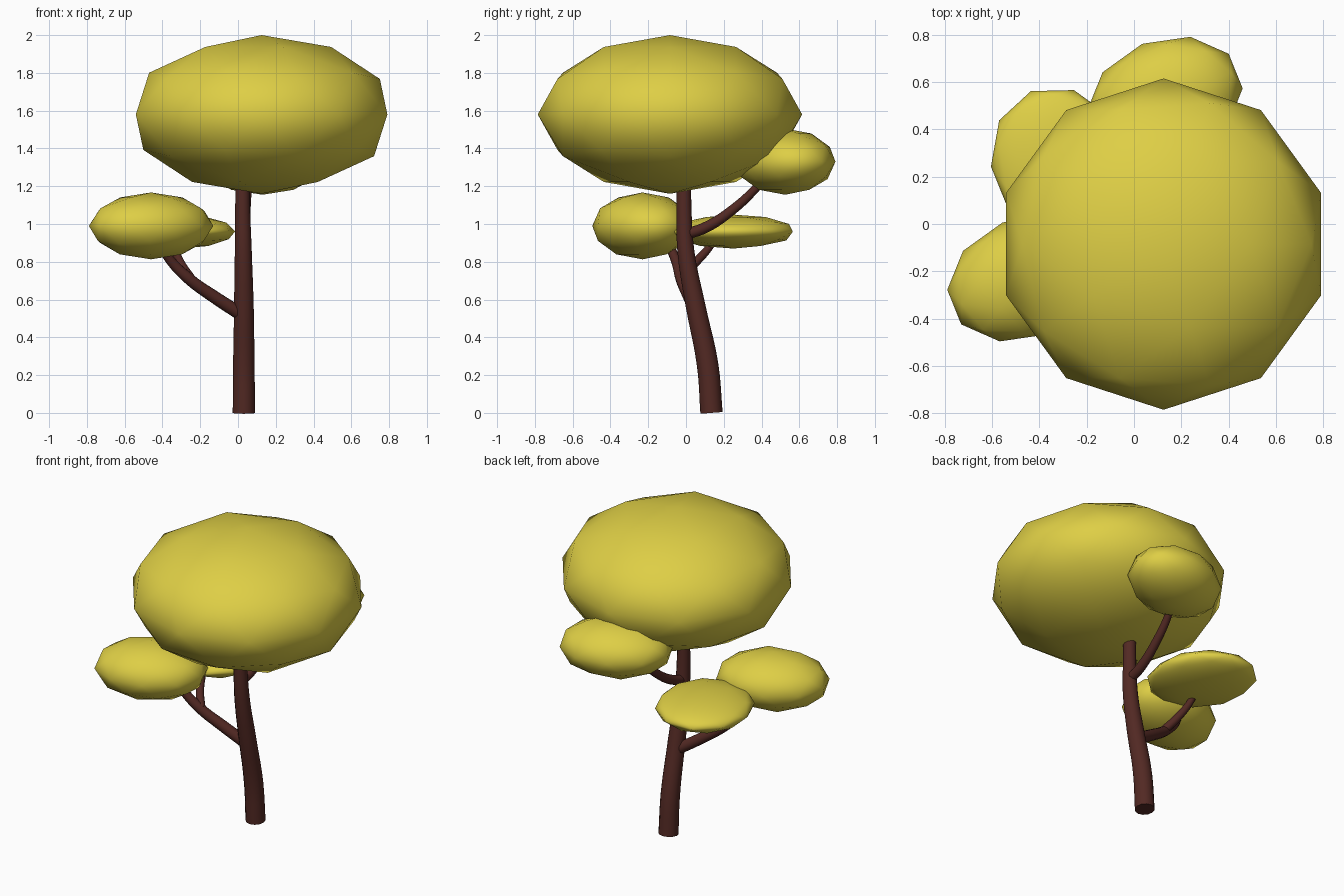
import bpy
import math

if "Cube" in bpy.data.objects:
    bpy.data.objects.remove(bpy.data.objects["Cube"])


def material(name, colour):
    m = bpy.data.materials.new(name)
    m.diffuse_color = (*colour, 1)
    m.use_nodes = True
    m.node_tree.nodes["Principled BSDF"].inputs["Base Color"].default_value = m.diffuse_color
    return m


LEAF = material("leaf_yellow", (0.73, 0.62, 0.06))
BARK = material("bark_brown", (0.085, 0.022, 0.017))


def foliage(name, centre, size, turn):
    """Low-poly leaf cloud: a squashed, smooth-shaded icosphere."""
    bpy.ops.mesh.primitive_ico_sphere_add(subdivisions=2, radius=1, location=centre,
                                          rotation=(0, 0, math.radians(turn)))
    ob = bpy.context.object
    ob.name = name
    ob.scale = size
    ob.data.materials.append(LEAF)
    bpy.ops.object.shade_smooth()


def limb(name, points):
    """Tapered round limb through (x, y, z, radius) points."""
    cu = bpy.data.curves.new(name, 'CURVE')
    cu.dimensions = '3D'
    cu.bevel_depth = 1
    cu.bevel_resolution = 4
    cu.resolution_u = 5
    cu.use_fill_caps = True
    sp = cu.splines.new('BEZIER')
    sp.bezier_points.add(len(points) - 1)
    for bp, (x, y, z, r) in zip(sp.bezier_points, points):
        bp.co = (x, y, z)
        bp.radius = r
        bp.handle_left_type = bp.handle_right_type = 'AUTO'
    ob = bpy.data.objects.new(name, cu)
    bpy.context.collection.objects.link(ob)
    bpy.ops.object.select_all(action='DESELECT')
    ob.select_set(True)
    bpy.context.view_layer.objects.active = ob
    bpy.ops.object.convert(target='MESH')
    ob = bpy.context.object
    ob.name = name
    ob.data.materials.append(BARK)
    bpy.ops.object.shade_smooth_by_angle(angle=math.radians(50))


# Leaf clouds
foliage("main_canopy", (0.125, -0.085, 1.58), (0.70, 0.70, 0.42), 0)
foliage("front_left_foliage", (-0.46, -0.23, 0.99), (0.34, 0.255, 0.177), 22)
foliage("back_left_foliage", (-0.31, 0.25, 0.96), (0.29, 0.336, 0.09), 22)
foliage("back_foliage", (0.13, 0.525, 1.33), (0.34, 0.255, 0.175), 22)

# Trunk
limb("trunk", [(0.031, 0.135, 0, 0.059), (0.031, 0.115, 0.25, 0.057),
               (0.031, 0.05, 0.57, 0.052), (0.028, 0.0, 0.85, 0.045),
               (0.025, -0.01, 1.05, 0.04), (0.024, -0.01, 1.3, 0.036)])

# Branches
limb("left_branch", [(0.02, 0.06, 0.52, 0.036), (-0.12, 0.02, 0.61, 0.034),
                     (-0.26, -0.025, 0.71, 0.031), (-0.36, -0.055, 0.81, 0.026),
                     (-0.42, -0.10, 0.91, 0.022)])
limb("left_branch_fork", [(-0.25, -0.02, 0.71, 0.026), (-0.30, 0.04, 0.785, 0.024),
                          (-0.33, 0.11, 0.86, 0.021), (-0.34, 0.16, 0.93, 0.018)])
limb("back_branch", [(0.026, -0.005, 0.945, 0.03), (0.03, 0.10, 0.98, 0.029),
                     (0.04, 0.24, 1.07, 0.026), (0.055, 0.38, 1.2, 0.022),
                     (0.08, 0.46, 1.3, 0.019)])
